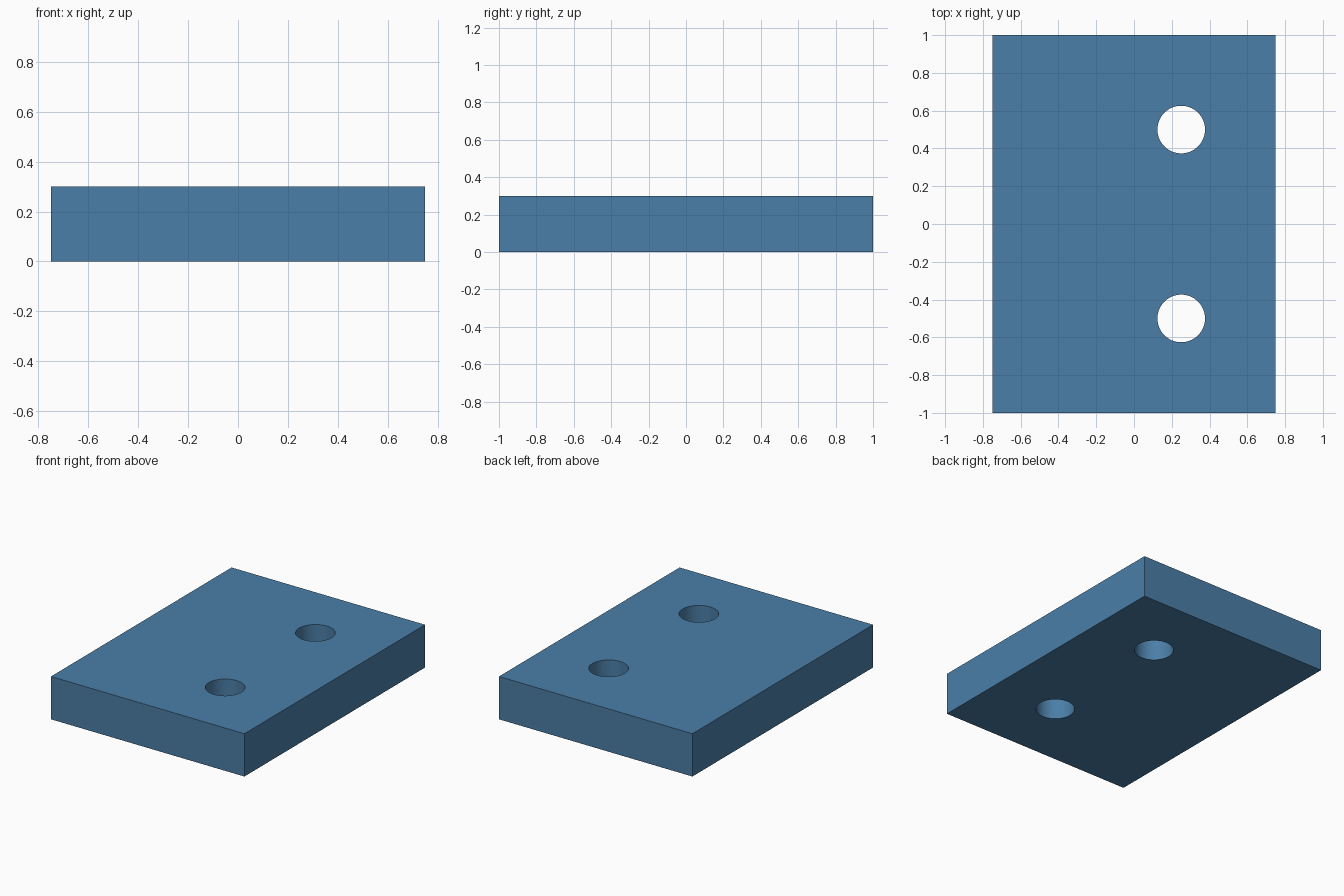
import bpy
import math

if "Cube" in bpy.data.objects:
    bpy.data.objects.remove(bpy.data.objects["Cube"])

WIDTH, DEPTH, HEIGHT = 1.5, 2.0, 0.3
HOLE_X, HOLE_Y, HOLE_R = 0.25, 0.5, 0.126

# Flat rectangular plate
bpy.ops.mesh.primitive_cube_add(size=1, location=(0, 0, HEIGHT / 2))
plate = bpy.context.object
plate.name = "plate"
plate.scale = (WIDTH, DEPTH, HEIGHT)
bpy.ops.object.transform_apply(location=True, rotation=False, scale=True)

# Blue finish
blue = bpy.data.materials.new("blue")
blue.diffuse_color = (0.07, 0.21, 0.39, 1)
blue.use_nodes = True
blue.node_tree.nodes["Principled BSDF"].inputs["Base Color"].default_value = blue.diffuse_color
plate.data.materials.append(blue)

# Two round through holes
for side, label in ((-1, "front"), (1, "back")):
    bpy.ops.mesh.primitive_cylinder_add(
        vertices=64, radius=HOLE_R, depth=HEIGHT * 2,
        location=(HOLE_X, side * HOLE_Y, HEIGHT / 2))
    cutter = bpy.context.object
    cutter.name = label + "_hole_cutter"
    cutter.hide_render = True
    cutter.data.materials.append(blue)
    cut = plate.modifiers.new(label + "_hole", 'BOOLEAN')
    cut.operation = 'DIFFERENCE'
    cut.solver = 'EXACT'
    cut.object = cutter

# Bake the holes and remove the cutters
bpy.ops.object.select_all(action='DESELECT')
plate.select_set(True)
bpy.context.view_layer.objects.active = plate
for mod in list(plate.modifiers):
    cutter = mod.object
    bpy.ops.object.modifier_apply(modifier=mod.name)
    bpy.data.objects.remove(cutter, do_unlink=True)

# Smooth hole walls, crisp plate edges
bpy.ops.object.shade_smooth_by_angle(angle=math.radians(30))
